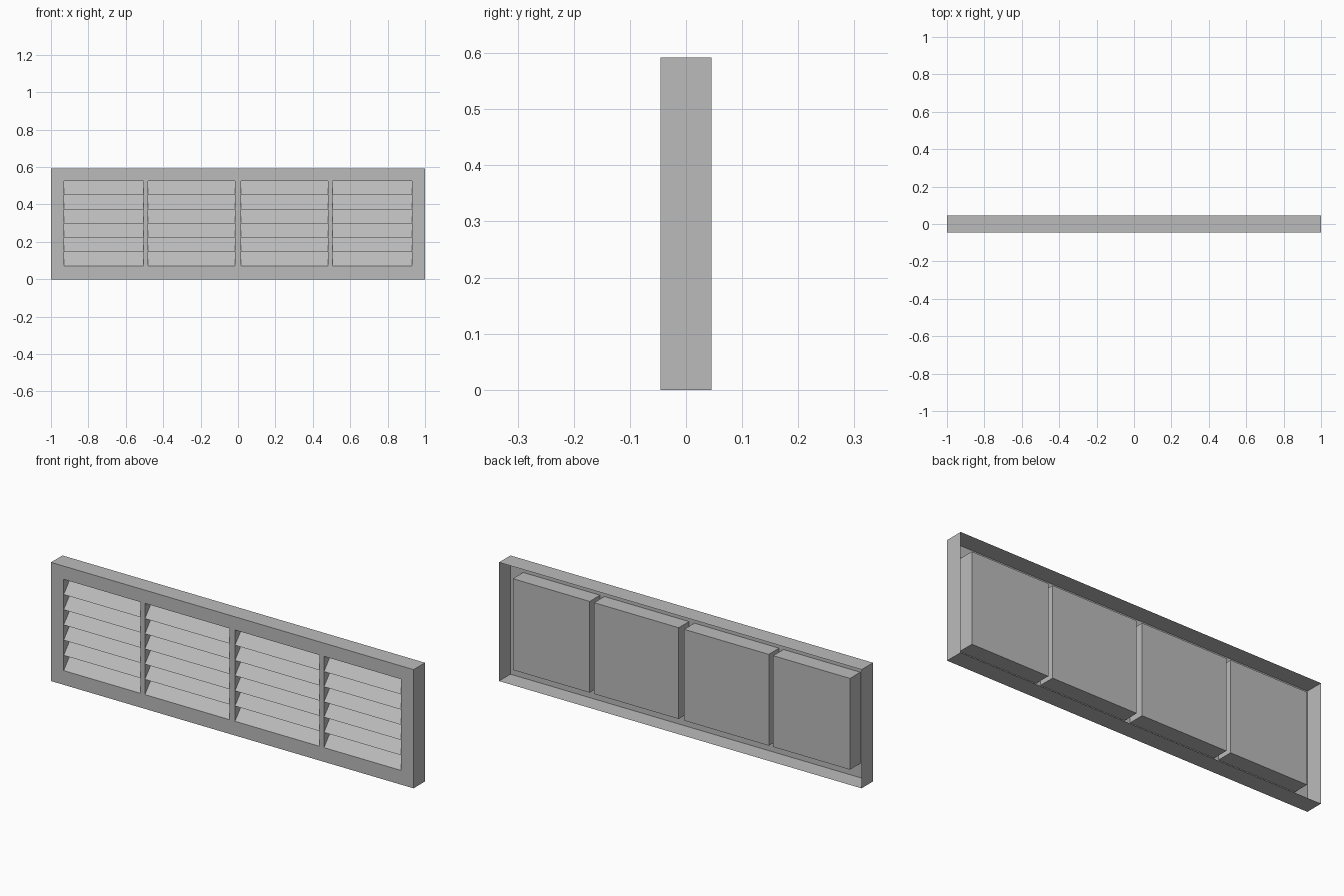
import bpy, bmesh

cube = bpy.data.objects.get("Cube")
if cube:
    bpy.data.objects.remove(cube)

mat = bpy.data.materials.new("plain grey")
mat.use_nodes = True
grey = (0.5, 0.5, 0.5, 1)
mat.diffuse_color = grey
mat.node_tree.nodes["Principled BSDF"].inputs["Base Color"].default_value = grey

WIDTH, HEIGHT, FRONT, BACK = 1.0, 0.592, -0.045, 0.045
LOW, HIGH, BOX_BACK = 0.071, 0.526, 0.036
SLATS = 6
BAYS = [(-0.93, -0.506), (-0.482, -0.015), (0.015, 0.482), (0.506, 0.93)]


def finish(bm, name):
    bmesh.ops.remove_doubles(bm, verts=bm.verts, dist=0.0001)
    bmesh.ops.recalc_face_normals(bm, faces=bm.faces)
    mesh = bpy.data.meshes.new(name)
    bm.to_mesh(mesh)
    bm.free()
    mesh.materials.append(mat)
    obj = bpy.data.objects.new(name, mesh)
    bpy.context.collection.objects.link(obj)


def quad(bm, *points):
    bm.faces.new([bm.verts.new(p) for p in points])


def rim(bm, x0, x1, z0, z1, y0, y1):
    """Four sheet walls running from y0 to y1 around a rectangle."""
    loop = [(x0, z0), (x1, z0), (x1, z1), (x0, z1)]
    for (ax, az), (bx, bz) in zip(loop, loop[1:] + loop[:1]):
        quad(bm, (ax, y0, az), (bx, y0, bz), (bx, y1, bz), (ax, y1, az))


def panel(bm, x0, x1, z0, z1, y):
    quad(bm, (x0, y, z0), (x1, y, z0), (x1, y, z1), (x0, y, z1))


# Frame: thin sheet face with four openings and a folded rim, open at the back
bm = bmesh.new()
xs = [-WIDTH] + [x for bay in BAYS for x in bay] + [WIDTH]
zs = [0, LOW, HIGH, HEIGHT]
for i in range(len(xs) - 1):
    for j in range(3):
        if not (j == 1 and i % 2 == 1):
            panel(bm, xs[i], xs[i + 1], zs[j], zs[j + 1], FRONT)
rim(bm, -WIDTH, WIDTH, 0, HEIGHT, FRONT, BACK)
finish(bm, "frame")

# Each bay: a shallow box behind the opening and a stack of sloping slats
pitch = (HIGH - LOW) / SLATS
for n, (x0, x1) in enumerate(BAYS, 1):
    bm = bmesh.new()
    rim(bm, x0, x1, LOW, HIGH, FRONT, BOX_BACK)
    panel(bm, x0, x1, LOW, HIGH, BOX_BACK)
    finish(bm, f"bay_box_{n}")

    bm = bmesh.new()
    run, thick = 0.065, 0.005
    for s in range(SLATS):
        z = LOW + s * pitch
        section = [(FRONT, z), (FRONT + thick, z),
                   (FRONT + run + thick, z + pitch), (FRONT + run, z + pitch)]
        ends = [[bm.verts.new((x, y, h)) for y, h in section] for x in (x0, x1)]
        for k in range(4):
            m = (k + 1) % 4
            bm.faces.new((ends[0][k], ends[0][m], ends[1][m], ends[1][k]))
        for end in ends:
            bm.faces.new(end)
    finish(bm, f"slats_{n}")
